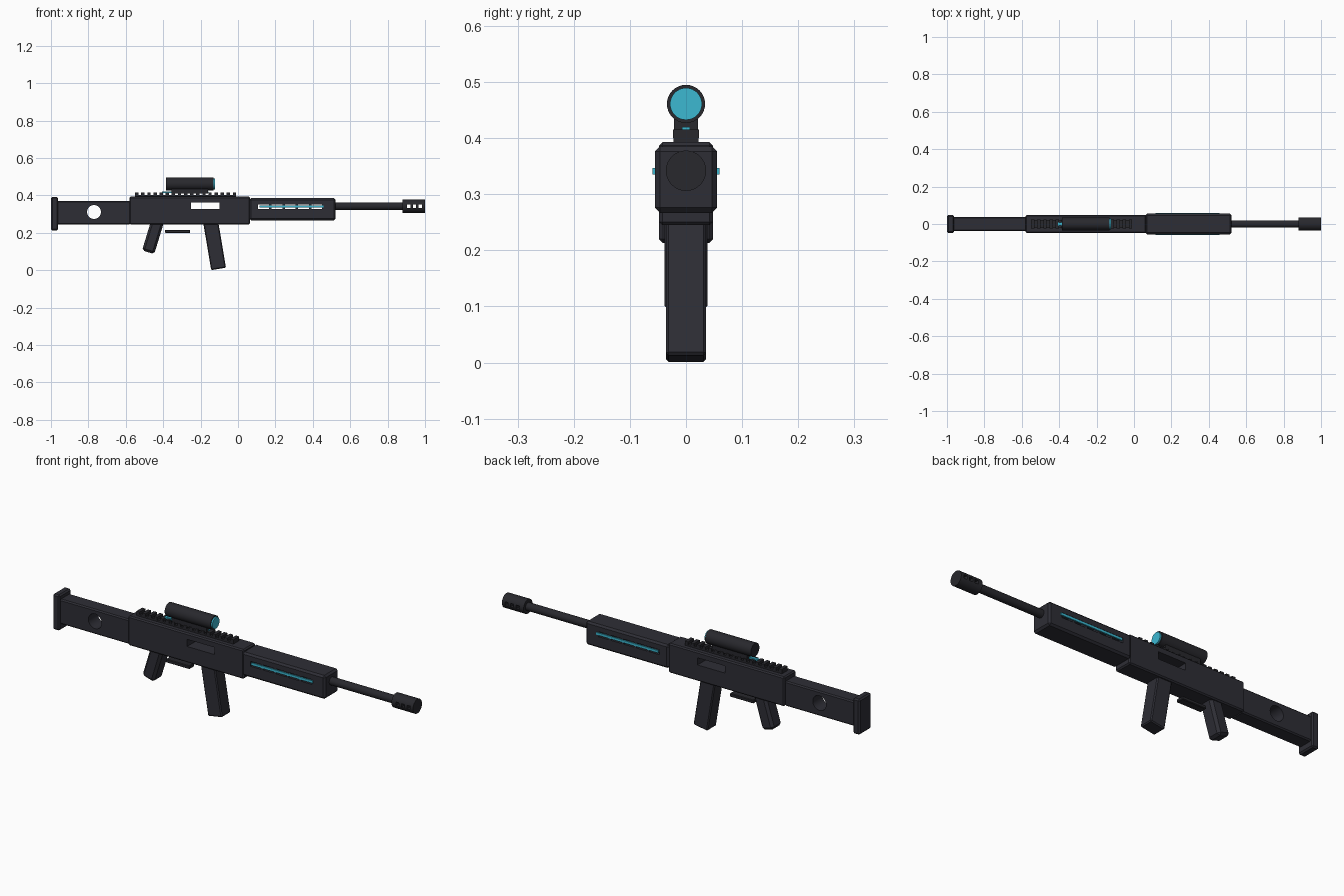
import bpy, bmesh, math
from mathutils import Matrix, Vector

cube = bpy.data.objects.get("Cube")
if cube:
    bpy.data.objects.remove(cube, do_unlink=True)


def material(name, rgb, rough=0.6):
    m = bpy.data.materials.new(name)
    m.use_nodes = True
    m.diffuse_color = (*rgb, 1)
    bsdf = m.node_tree.nodes["Principled BSDF"]
    bsdf.inputs["Base Color"].default_value = (*rgb, 1)
    bsdf.inputs["Roughness"].default_value = rough
    return m


BODY = material("charcoal body", (0.027, 0.027, 0.036))
METAL = material("dark metal", (0.021, 0.021, 0.026))
GLOW = material("cyan glow", (0.045, 0.48, 0.64))


def finish(name, bm, mat, smooth=False):
    bmesh.ops.recalc_face_normals(bm, faces=bm.faces)
    me = bpy.data.meshes.new(name)
    bm.to_mesh(me)
    bm.free()
    me.materials.append(mat)
    ob = bpy.data.objects.new(name, me)
    bpy.context.collection.objects.link(ob)
    if smooth:
        select(ob)
        bpy.ops.object.shade_smooth_by_angle(angle=math.radians(35))
    return ob


def select(ob):
    bpy.ops.object.select_all(action="DESELECT")
    ob.select_set(True)
    bpy.context.view_layer.objects.active = ob


def block(name, x, y, z, mat=BODY, bevel=0.0, tilt=0.0):
    """Box spanning the given (low, high) ranges, tilted about its base centre."""
    lo, hi = Vector((x[0], y[0], z[0])), Vector((x[1], y[1], z[1]))
    size, mid = hi - lo, (lo + hi) / 2
    bm = bmesh.new()
    bmesh.ops.create_cube(bm, size=1)
    bmesh.ops.transform(bm, matrix=Matrix.Diagonal((*size, 1)), verts=bm.verts)
    if bevel:
        bmesh.ops.bevel(bm, geom=bm.edges[:], offset=bevel, segments=1, affect="EDGES")
    base = Vector((mid.x, mid.y, lo.z))
    turn = (Matrix.Translation(base) @ Matrix.Rotation(math.radians(tilt), 4, "Y")
            @ Matrix.Translation(mid - base))
    bmesh.ops.transform(bm, matrix=turn, verts=bm.verts)
    return finish(name, bm, mat)


def rod(name, x, z, radius, mat=METAL, axis="X"):
    """Round bar along x between two stations, or along y centred on x[0]."""
    bm = bmesh.new()
    length = x[1] - x[0] if axis == "X" else 0.3
    bmesh.ops.create_cone(bm, cap_ends=True, segments=32, radius1=radius,
                          radius2=radius, depth=length)
    if axis == "X":
        spin, mid = Matrix.Rotation(math.pi / 2, 4, "Y"), (sum(x) / 2, 0, z)
    else:
        spin, mid = Matrix.Rotation(math.pi / 2, 4, "X"), (x[0], 0, z)
    bmesh.ops.transform(bm, matrix=Matrix.Translation(mid) @ spin, verts=bm.verts)
    return finish(name, bm, mat, smooth=True)


def cut(target, cutters):
    """Subtract each cutter and discard it."""
    for c in cutters:
        c.hide_render = True
        mod = target.modifiers.new("cut", "BOOLEAN")
        mod.operation, mod.solver, mod.object = "DIFFERENCE", "EXACT", c
        select(target)
        bpy.ops.object.modifier_apply(modifier=mod.name)
        bpy.data.objects.remove(c, do_unlink=True)


def half(w):
    return (-w, w)


THROUGH = half(0.15)

# Shoulder stock with round hole and end plate
stock = block("stock", (-0.97, -0.575), half(0.038), (0.245, 0.37), bevel=0.006)
cut(stock, [rod("stock_hole", (-0.77, -0.77), 0.311, 0.037, BODY, "Y")])
block("butt_plate", (-1.0, -0.962), half(0.048), (0.213, 0.392), bevel=0.007)

# Receiver with open side port
receiver = block("receiver", (-0.58, 0.065), half(0.048), (0.245, 0.393), bevel=0.006)
cut(receiver, [block("port", (-0.25, -0.098), THROUGH, (0.327, 0.363))])

# Handguard with row of slots and a glowing strip on each side
handguard = block("handguard", (0.06, 0.522), half(0.0555), (0.267, 0.385), bevel=0.009)
slots = 5
pitch = 0.071
cut(handguard, [block("slot", (0.108 + i * pitch, 0.166 + i * pitch), THROUGH,
                      (0.326, 0.351)) for i in range(slots)])
for side, name in ((-1, "right"), (1, "left")):
    y = sorted((side * 0.0525, side * 0.06))
    block(name + "_light_strip", (0.115, 0.458), y, (0.335, 0.347), GLOW)

# Barrel and slotted muzzle
rod("barrel", (0.5, 0.9), 0.342, 0.02)
muzzle = rod("muzzle", (0.88, 1.0), 0.342, 0.036)
cut(muzzle, [block("vent", (0.904 + i * 0.031, 0.922 + i * 0.031), THROUGH,
                   (0.333, 0.351)) for i in range(3)])

# Toothed top rail
block("rail_base", (-0.55, -0.01), half(0.022), (0.39, 0.402), METAL)
teeth = 17
step = 0.54 / (teeth - 0.45)
for i in range(teeth):
    start = -0.55 + i * step
    block(f"rail_tooth_{i + 1}", (start, start + step * 0.55), half(0.023),
          (0.4, 0.415), METAL)

# Sight tube, lens, mount and light bar
rod("sight_tube", (-0.385, -0.13), 0.461, 0.034)
rod("sight_lens", (-0.145, -0.123), 0.461, 0.0285, GLOW)
block("sight_mount", (-0.355, -0.16), half(0.021), (0.41, 0.437), METAL)
block("mount_light_bar", (-0.405, -0.157), half(0.007), (0.412, 0.42), GLOW)

# Grip, magazine and trigger guard plate
block("grip", (-0.5145, -0.4465), half(0.038), (0.096, 0.29), bevel=0.012, tilt=17)
block("magazine", (-0.144, -0.064), half(0.036), (0.007, 0.285), bevel=0.005, tilt=-9.5)
block("trigger_guard", (-0.39, -0.256), half(0.02), (0.199, 0.216), METAL, bevel=0.003)
